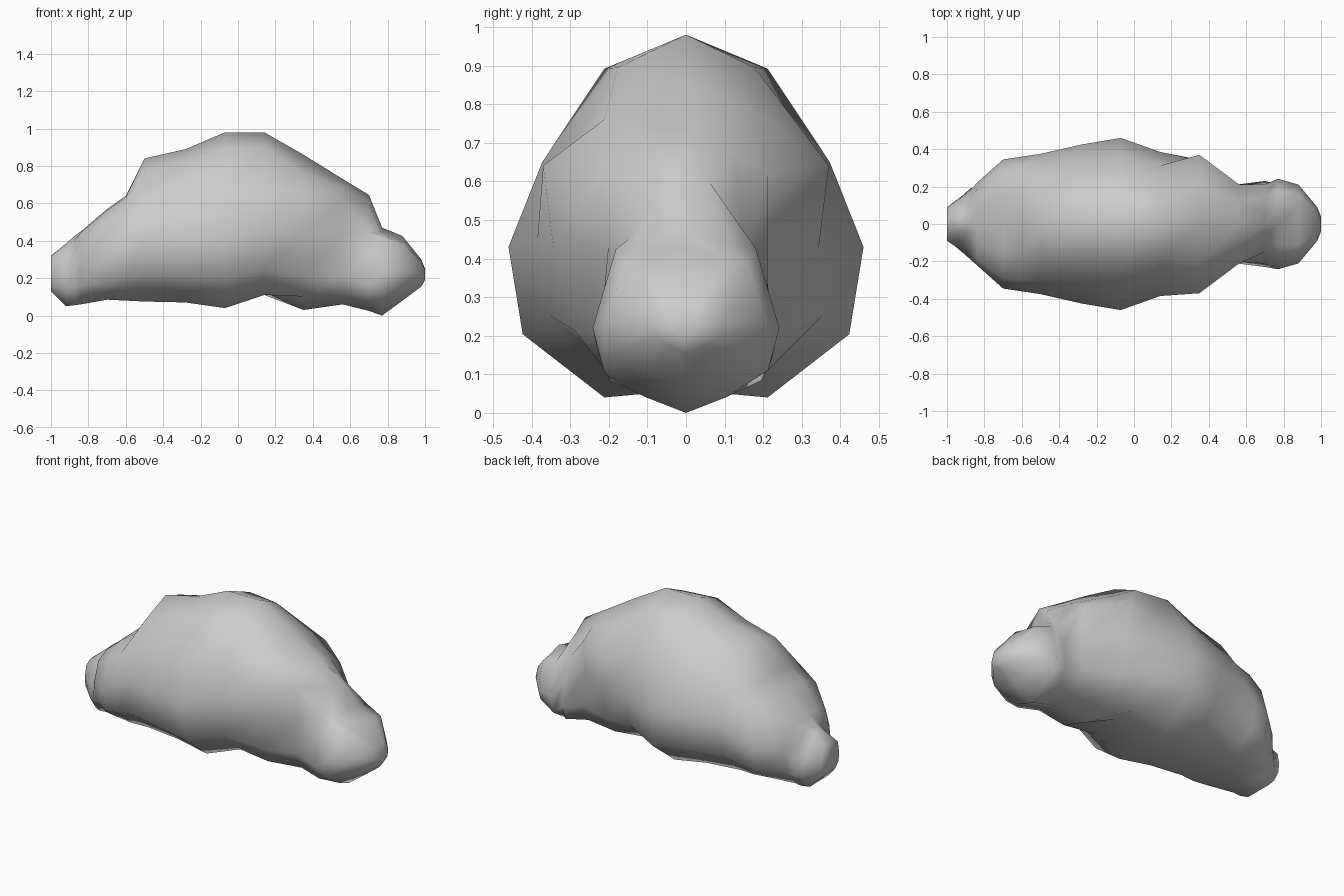
import bpy, bmesh, math

if "Cube" in bpy.data.objects:
    bpy.data.objects.remove(bpy.data.objects["Cube"])

# Half cross-sections, top to bottom: (share of half width, share of height above/below the mid level)
TAIL = [(0, 1), (.3, .85), (.6, .5), (.95, 0), (1, -.5), (.6, -1), (0, -1)]
BOXY = [(0, 1), (.45, .97), (.84, .72), (1, 0), (.92, -.58), (.52, -1), (0, -.97)]
ROUND = [(0, 1), (.46, .84), (.81, .40), (1, 0), (.92, -.58), (.46, -1), (0, -.95)]
CHEST = [(0, 1), (.57, .77), (1, .49), (.93, 0), (.78, -.54), (.55, -.82), (0, -1)]
NECK = [(0, 1), (.57, .83), (1, .63), (.95, 0), (1, -.6), (.8, -.88), (0, -1)]
THROAT = [(0, 1), (.26, .86), (.65, .4), (.92, 0), (1, -.52), (.85, -.8), (0, -1)]
HEAD = [(0, 1), (.5, .86), (.75, .82), (1, 0), (.88, -.5), (.42, -.82), (0, -1)]


def loft(name, stations):
    """Skin mirrored rings placed along x. Station: profile, x, top, mid level, bottom, half width."""
    bm = bmesh.new()
    rings = []
    for profile, x, top, mid, bottom, w in stations:
        half = [(a * w, mid + b * ((top - mid) if b > 0 else (mid - bottom))) for a, b in profile]
        full = half + [(-y, z) for y, z in half[-2:0:-1]]
        rings.append([bm.verts.new((x, y, z)) for y, z in full])
    n = len(rings[0])
    for r, s in zip(rings, rings[1:]):
        for i in range(n):
            j = (i + 1) % n
            bm.faces.new((r[i], r[j], s[j], s[i]))
    bm.faces.new(rings[0])
    bm.faces.new(rings[-1])
    bmesh.ops.recalc_face_normals(bm, faces=bm.faces)
    for f in bm.faces:
        f.smooth = True
    mesh = bpy.data.meshes.new(name)
    bm.to_mesh(mesh)
    bm.free()
    ob = bpy.data.objects.new(name, mesh)
    bpy.context.collection.objects.link(ob)
    return ob


# One continuous body: tail, haunches, humped back, chest, neck and low rounded head
loft("body", [
    (BOXY, -1.0, .32, .22, .13, .09),
    (TAIL, -.92, .385, .22, .05, .15),
    (TAIL, -.875, .425, .24, .055, .19),
    (BOXY, -.84, .45, .30, .06, .22),
    (BOXY, -.70, .57, .32, .085, .345),
    (BOXY, -.60, .64, .36, .08, .36),
    (ROUND, -.50, .84, .43, .075, .375),
    (ROUND, -.28, .89, .43, .07, .425),
    (ROUND, -.07, .98, .43, .04, .46),
    (ROUND, .14, .98, .45, .11, .385),
    (CHEST, .35, .86, .43, .03, .37),
    (NECK, .56, .73, .43, .06, .212),
    (THROAT, .70, .645, .32, .025, .23),
    (HEAD, .77, .47, .22, 0, .242),
    (HEAD, .88, .425, .23, .08, .21),
    (HEAD, .98, .30, .23, .155, .09),
    (HEAD, 1.0, .25, .22, .19, .04),
])
